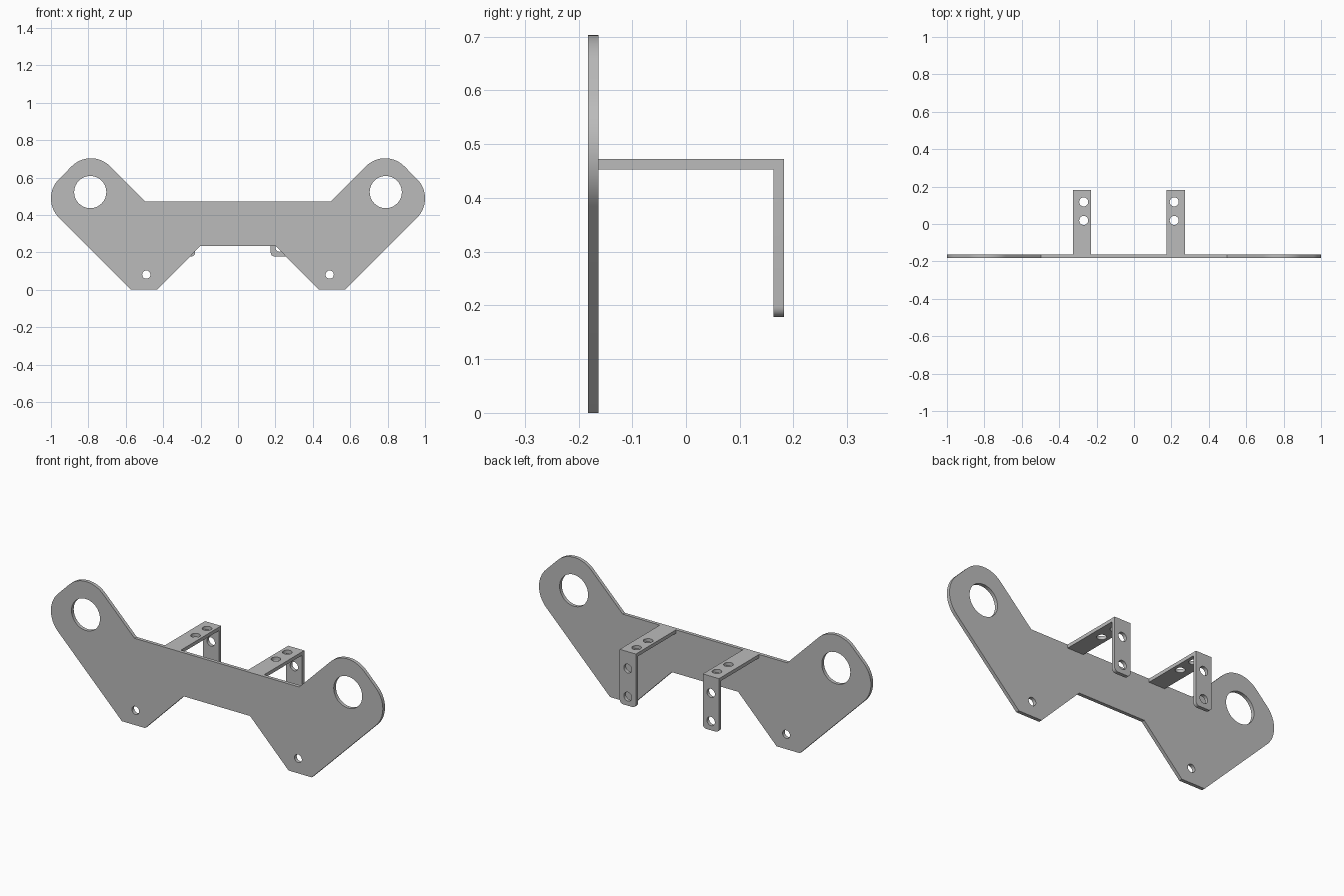
import bpy
import bmesh
from math import pi
from mathutils import Matrix, Vector

cube = bpy.data.objects.get("Cube")
if cube:
    bpy.data.objects.remove(cube, do_unlink=True)

steel = bpy.data.materials.new("grey steel")
steel.use_nodes = True
GREY = (0.5, 0.5, 0.5, 1)
steel.diffuse_color = GREY
steel.node_tree.nodes["Principled BSDF"].inputs["Base Color"].default_value = GREY

FRONT, BACK, SHEET = -0.182, 0.182, 0.019


def new_object(name, bm):
    bmesh.ops.recalc_face_normals(bm, faces=bm.faces)
    mesh = bpy.data.meshes.new(name)
    bm.to_mesh(mesh)
    bm.free()
    mesh.materials.append(steel)
    obj = bpy.data.objects.new(name, mesh)
    bpy.context.collection.objects.link(obj)
    return obj


def extrude(points, direction):
    """Solid made by sweeping a closed profile along a vector."""
    bm = bmesh.new()
    face = bm.faces.new([bm.verts.new(p) for p in points])
    swept = bmesh.ops.extrude_face_region(bm, geom=[face])["geom"]
    bmesh.ops.translate(bm, vec=direction,
                        verts=[v for v in swept if isinstance(v, bmesh.types.BMVert)])
    return bm


def round_edges(bm, test, radius, segments):
    edges = [e for e in bm.edges if test(e)]
    bmesh.ops.bevel(bm, geom=edges, offset=radius, segments=segments,
                    profile=0.5, affect='EDGES')


def drill(obj, holes):
    """Cut round holes given as (centre, radius, axis)."""
    bm = bmesh.new()
    for centre, radius, axis in holes:
        turn = Matrix.Rotation(pi / 2, 4, 'X') if axis == 'Y' else Matrix()
        bmesh.ops.create_cone(bm, cap_ends=True, segments=40, radius1=radius,
                              radius2=radius, depth=0.1,
                              matrix=Matrix.Translation(centre) @ turn)
    cutter = new_object("hole_cutter", bm)
    cutter.hide_render = True
    mod = obj.modifiers.new("holes", 'BOOLEAN')
    mod.operation = 'DIFFERENCE'
    mod.solver = 'EXACT'
    mod.object = cutter
    graph = bpy.context.evaluated_depsgraph_get()
    cut = bpy.data.meshes.new_from_object(obj.evaluated_get(graph))
    obj.modifiers.clear()
    obj.data = cut
    bpy.data.objects.remove(cutter, do_unlink=True)
    # Smooth hole walls and rounded corners, keep sheet edges sharp
    bpy.ops.object.select_all(action='DESELECT')
    obj.select_set(True)
    bpy.context.view_layer.objects.active = obj
    bpy.ops.object.shade_smooth_by_angle(angle=pi / 6)


# Mounting plate: half outline mirrored across the middle
half = [(0.2, 0.235), (0.432, 0), (0.572, 0),
        (1.06, 0.488), (0.787, 0.763), (0.496, 0.472)]
outline = half + [(-x, z) for x, z in reversed(half)]
bm = extrude([(x, FRONT, z) for x, z in outline], Vector((0, SHEET, 0)))


def ear_corner(e):
    a, b = e.verts
    return abs(a.co.y - b.co.y) > 0.01 and abs(a.co.x) > 0.7


round_edges(bm, ear_corner, 0.145, 16)
plate = new_object("mounting_plate", bm)
y = FRONT + SHEET / 2
drill(plate, [(Vector((s * x, y, z)), r, 'Y') for s in (-1, 1)
              for x, z, r in ((0.79, 0.522, 0.086), (0.49, 0.081, 0.022))])

# Two bent straps behind the plate
TOP, BOTTOM, WIDTH = 0.472, 0.178, 0.097
inner = FRONT + SHEET
bend = [(inner, TOP), (BACK, TOP), (BACK, BOTTOM), (BACK - SHEET, BOTTOM),
        (BACK - SHEET, TOP - SHEET), (inner, TOP - SHEET)]


def foot_corner(e):
    a, b = e.verts
    return abs(a.co.y - b.co.y) > 0.01 and max(a.co.z, b.co.z) < BOTTOM + 0.01


for name, left, hole_x in (("right_strap", -0.326, -0.269), ("left_strap", 0.175, 0.215)):
    bm = extrude([(left, y, z) for y, z in bend], Vector((WIDTH, 0, 0)))
    round_edges(bm, foot_corner, 0.02, 6)
    strap = new_object(name, bm)
    middle = left + WIDTH / 2
    drill(strap, [(Vector((hole_x, y, TOP - SHEET / 2)), 0.024, 'Z') for y in (0.019, 0.118)]
          + [(Vector((middle, BACK - SHEET / 2, z)), 0.024, 'Y') for z in (0.227, 0.38)])
